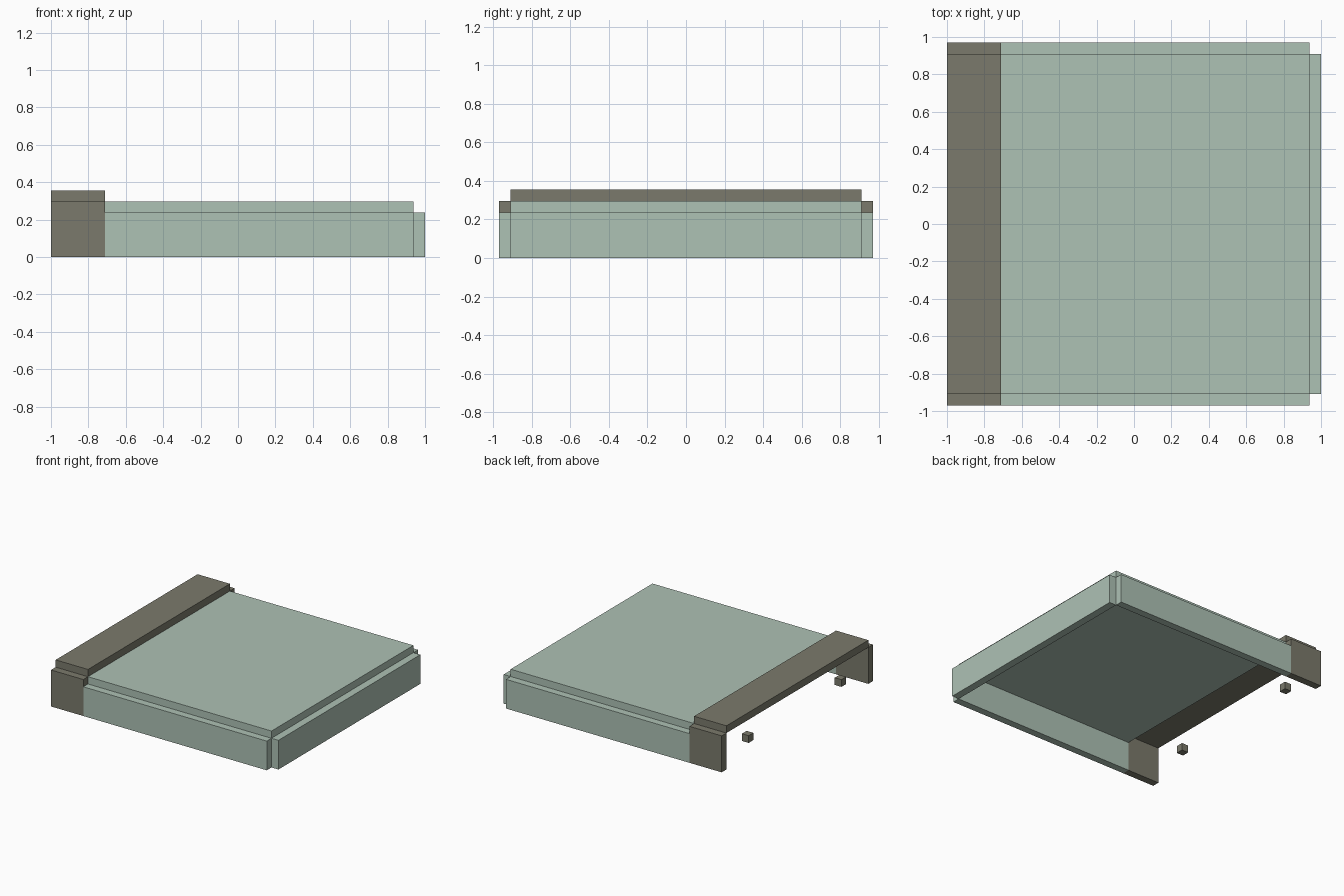
import bpy

if "Cube" in bpy.data.objects:
    bpy.data.objects.remove(bpy.data.objects["Cube"])


def material(name, rgb):
    m = bpy.data.materials.new(name)
    m.diffuse_color = (*rgb, 1)
    m.use_nodes = True
    m.node_tree.nodes["Principled BSDF"].inputs["Base Color"].default_value = m.diffuse_color
    return m


green = material("sage_green", (0.423, 0.539, 0.462))
brown = material("olive_brown", (0.198, 0.195, 0.150))


def box(name, lo, hi, mat):
    """Flat-faced box between two corners."""
    bpy.ops.mesh.primitive_cube_add(size=1, location=[(a + b) / 2 for a, b in zip(lo, hi)])
    o = bpy.context.object
    o.name = name
    o.scale = [b - a for a, b in zip(lo, hi)]
    bpy.ops.object.transform_apply(location=False, rotation=False, scale=True)
    o.data.materials.append(mat)
    return o


INNER, OUTER = 0.91, 0.97      # side panel half-widths
HEAD, FOLD, FOOT = -1.0, -0.71, 0.938
LOW, MID, TOP = 0.237, 0.296, 0.355

# Blanket: top sheet and hanging foot panel
box("blanket_top", (FOLD, -INNER, LOW), (FOOT, INNER, MID), green)
box("blanket_foot", (FOOT, -INNER, 0), (1.0, INNER, LOW), green)

# Folded-over band at the head end
box("fold_top", (HEAD, -INNER, MID), (FOLD, INNER, TOP), brown)

# Hanging sides and small hidden cubes, mirrored left and right
for side, s in (("front", -1), ("back", 1)):
    y0, y1 = sorted((s * INNER, s * OUTER))
    box("blanket_side_" + side, (FOLD, y0, 0), (FOOT, y1, LOW), green)
    box("fold_side_" + side, (HEAD, y0, 0), (FOLD, y1, MID), brown)
    box("small_block_" + side, (-1.0, s * 0.595 - 0.03, 0.107),
        (-0.94, s * 0.595 + 0.03, 0.166), brown)
